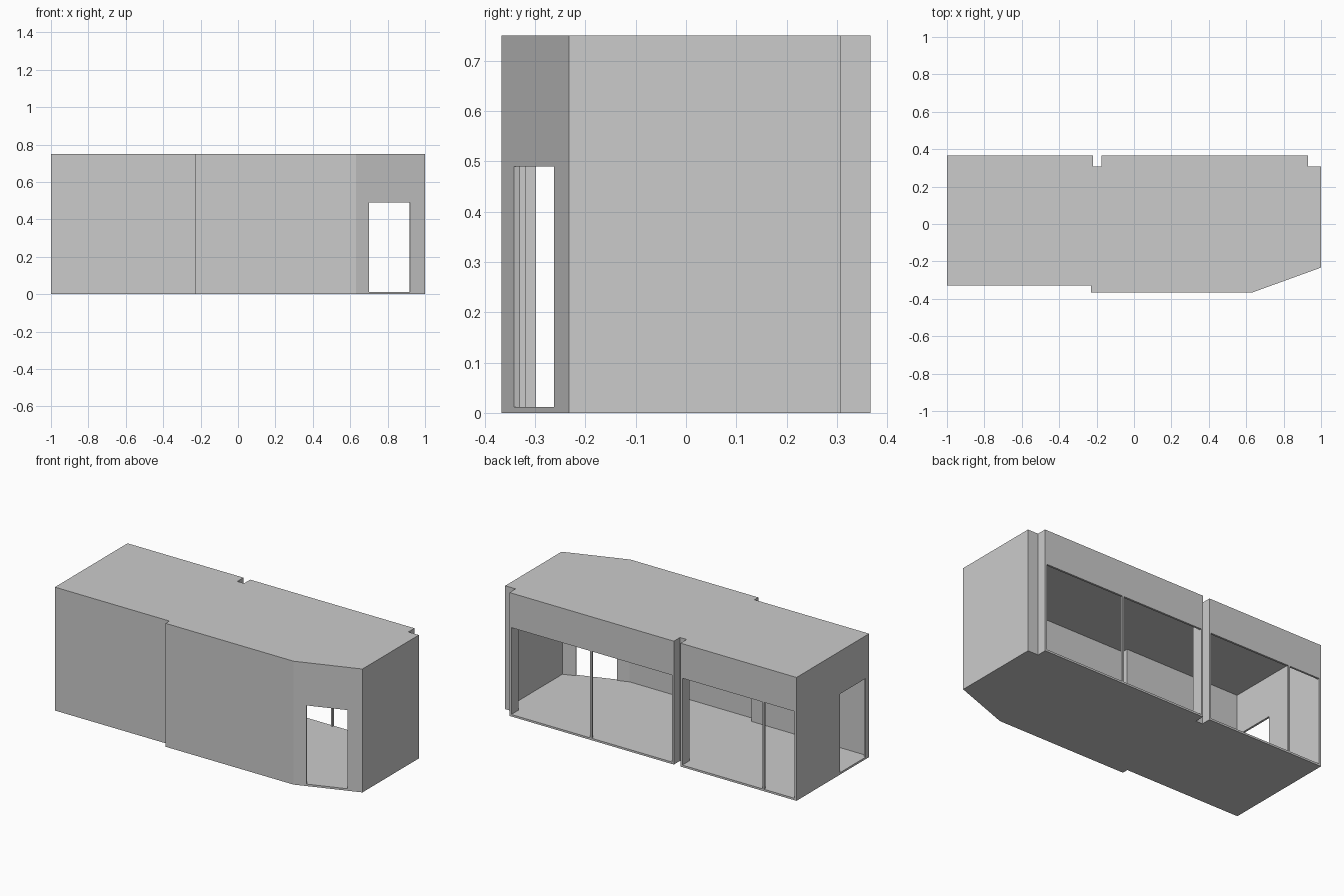
import bpy, bmesh
from mathutils import Vector

if "Cube" in bpy.data.objects:
    bpy.data.objects.remove(bpy.data.objects["Cube"])

T, H = 0.012, 0.75          # shell thickness, total height
outline = [Vector(p) for p in [
    (-1, -.33), (-.23, -.33), (-.23, -.367), (.63, -.367), (1, -.233),
    (1, .308), (.93, .308), (.93, .367), (-.175, .367), (-.175, .308),
    (-.22, .308), (-.22, .367), (-1, .367)]]
N = len(outline)


def side(i):
    """Direction, inward normal and length of one outline edge."""
    v = outline[(i + 1) % N] - outline[i]
    d = v.normalized()
    return d, Vector((-d.y, d.x)), v.length


# Inner outline with mitred corners
inner = []
for i in range(N):
    n0, n1 = side(i - 1)[1], side(i)[1]
    inner.append(outline[i] + (n0 + n1) * T / (1 + n0.dot(n1)))

# Openings per wall: start and end along the wall, top height
openings = {
    3: (.0745, .3085, .49),              # angled doorway
    7: (T, side(7)[2] - T, .54),         # wide rear window
    11: (T, side(11)[2] - T, .54),       # narrow rear window
    12: (.417, .665, .49),               # left side doorway
}

bm = bmesh.new()


def face(pts, flip=False):
    pts = [Vector(p) for p in pts]
    bm.faces.new([bm.verts.new(p) for p in (reversed(pts) if flip else pts)])


def panel(p, q, z0, z1, flip):
    if (q - p).length > 1e-4 and z1 - z0 > 1e-4:
        face([(p.x, p.y, z0), (q.x, q.y, z0), (q.x, q.y, z1), (p.x, p.y, z1)], flip)


# Floor and ceiling slabs, outside and inside
for pts, z, flip in ((outline, 0, True), (outline, H, False),
                     (inner, T, False), (inner, H - T, True)):
    face([(p.x, p.y, z) for p in pts], flip)

# Walls
for i in range(N):
    d, n, length = side(i)
    j = (i + 1) % N
    skins = ((outline[i], outline[j], 0, H, False, Vector((0, 0))),
             (inner[i], inner[j], T, H - T, True, n * T))
    if i not in openings:
        for p, q, z0, z1, flip, off in skins:
            panel(p, q, z0, z1, flip)
        continue
    s0, s1, top = openings[i]
    a, b = outline[i] + d * s0, outline[i] + d * s1
    for p, q, z0, z1, flip, off in skins:
        panel(p, a + off, z0, z1, flip)
        panel(b + off, q, z0, z1, flip)
        panel(a + off, b + off, z0, T, flip)
        panel(a + off, b + off, top, z1, flip)
    # Reveals around the opening
    c, e = a + n * T, b + n * T
    panel(a, c, T, top, False)
    panel(e, b, T, top, False)
    for z, flip in ((T, False), (top, True)):
        face([(p.x, p.y, z) for p in (a, b, e, c)], flip)

bmesh.ops.remove_doubles(bm, verts=bm.verts, dist=1e-5)
mesh = bpy.data.meshes.new("room_shell")
bm.to_mesh(mesh)
bm.free()
bpy.context.collection.objects.link(bpy.data.objects.new("room_shell", mesh))

# Window mullions
for name, x in (("wide_window_mullion", .382), ("narrow_window_mullion", -.777)):
    bpy.ops.mesh.primitive_cube_add(size=1, location=(x, .367 - T / 2, (T + .54) / 2))
    ob = bpy.context.object
    ob.name = name
    ob.scale = (.011, T, .54 - T)
